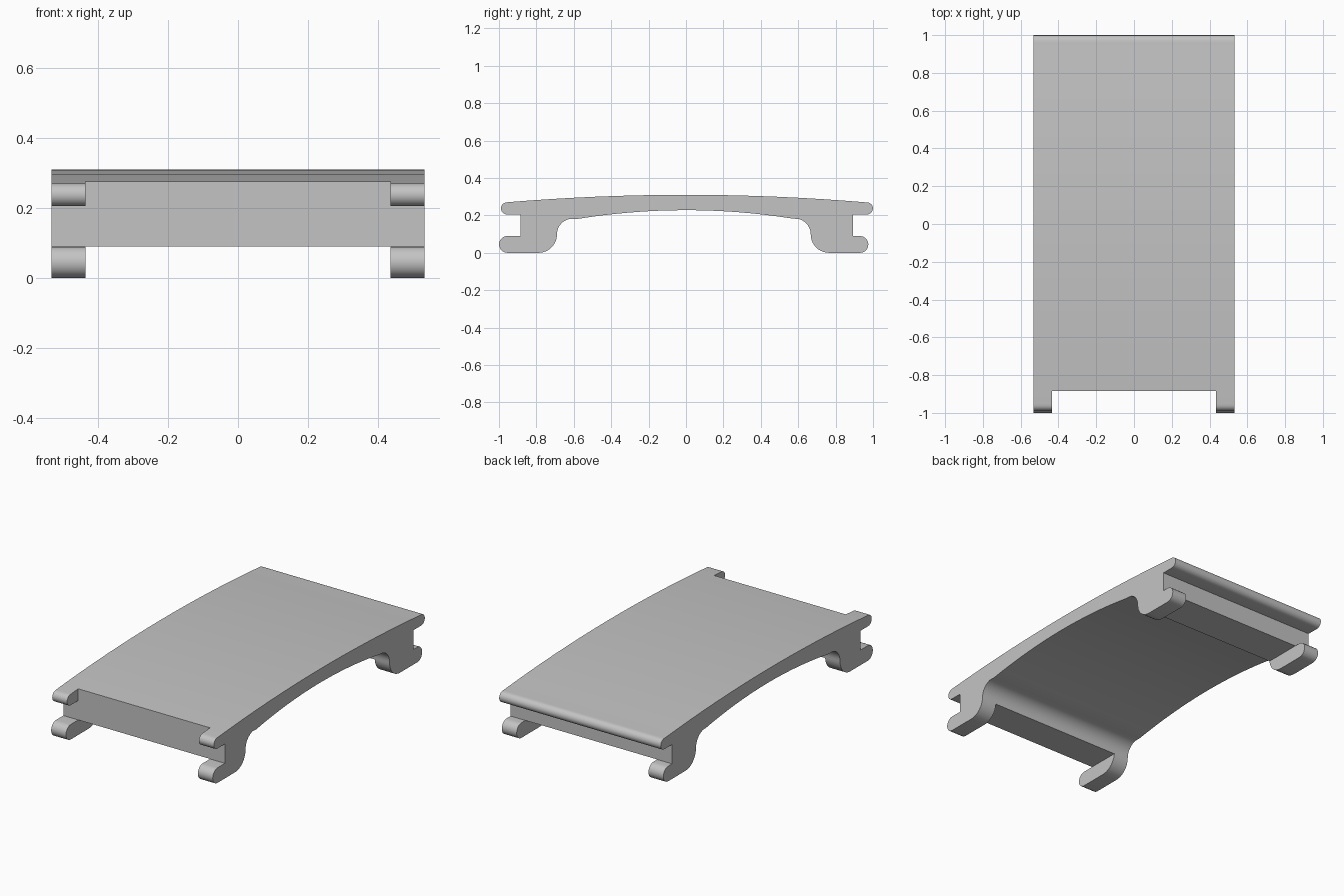
import bpy, bmesh
from math import sin, cos, radians

old = bpy.data.objects.get("Cube")
if old:
    bpy.data.objects.remove(old)

HALF_W, NOTCH = 0.533, 0.435          # half width, half width of the cut-outs
WEB_F, WEB_B = -0.885, 0.893          # end walls between lips and feet
FOOT_H, LIP_LO = 0.09, 0.205

grey = bpy.data.materials.new("light grey")
grey.use_nodes = True
grey.diffuse_color = (0.55, 0.55, 0.55, 1)
grey.node_tree.nodes["Principled BSDF"].inputs["Base Color"].default_value = (0.55, 0.55, 0.55, 1)


def arc(cy, cz, r, a0, a1, n=10):
    """Points on an arc in the side plane, angles in degrees."""
    steps = [radians(a0 + (a1 - a0) * i / n) for i in range(n + 1)]
    return [(cy + r * cos(a), cz + r * sin(a)) for a in steps]


def bow(y0, y1, peak, radius, n=16):
    """Shallow crowned curve from y0 to y1."""
    ys = [y0 + (y1 - y0) * i / n for i in range(n + 1)]
    return [(y, peak - y * y / (2 * radius)) for y in ys]


def extrude(name, points, half):
    """Side profile extruded across the width."""
    bm = bmesh.new()
    face = bm.faces.new([bm.verts.new((-half, y, z)) for y, z in points])
    new = bmesh.ops.extrude_face_region(bm, geom=[face])["geom"]
    verts = [v for v in new if isinstance(v, bmesh.types.BMVert)]
    bmesh.ops.translate(bm, verts=verts, vec=(2 * half, 0, 0))
    bmesh.ops.recalc_face_normals(bm, faces=bm.faces)
    mesh = bpy.data.meshes.new(name)
    bm.to_mesh(mesh)
    bm.free()
    mesh.materials.append(grey)
    obj = bpy.data.objects.new(name, mesh)
    bpy.context.collection.objects.link(obj)
    return obj


# Arched deck with hooked lips and feet, as one closed profile
r_lip, r_foot = 0.0325, 0.045
z_lip = LIP_LO + r_lip
profile = (
    bow(-0.95, 0.96, 0.31, 11.5)                       # crowned top
    + arc(0.967, z_lip, r_lip, 80, -90)                # back lip
    + [(WEB_B, LIP_LO), (WEB_B, FOOT_H)]
    + arc(0.93, r_foot, r_foot, 90, -90)               # back foot
    + arc(0.765, 0.098, 0.098, 270, 180)
    + arc(0.582, 0.098, 0.085, 0, 78)
    + bow(0.57, -0.59, 0.228, 3.6)                     # arched underside
    + arc(-0.605, 0.098, 0.085, 102, 180)
    + arc(-0.788, 0.098, 0.098, 0, -90)
    + arc(-0.955, r_foot, r_foot, 270, 90)             # front foot
    + [(WEB_F, FOOT_H), (WEB_F, LIP_LO)]
    + arc(-0.957, z_lip, r_lip, 270, 100)              # front lip
)
deck = extrude("arched_deck", profile, HALF_W)


def notch(y0, y1, z0, z1):
    """Cut a box out of the middle of the deck."""
    cutter = extrude("notch_cutter", [(y0, z0), (y1, z0), (y1, z1), (y0, z1)], NOTCH)
    cutter.hide_render = True
    mod = deck.modifiers.new("notch", 'BOOLEAN')
    mod.operation, mod.solver, mod.object = 'DIFFERENCE', 'EXACT', cutter
    bpy.context.view_layer.objects.active = deck
    bpy.ops.object.modifier_apply(modifier=mod.name)
    bpy.data.objects.remove(cutter)


notch(-1.2, WEB_F, 0.15, 0.5)         # opening in the front lip
notch(-1.2, 1.2, -0.2, FOOT_H)        # gap between the feet

bpy.ops.object.select_all(action='DESELECT')
deck.select_set(True)
bpy.context.view_layer.objects.active = deck
bpy.ops.object.shade_smooth_by_angle(angle=radians(30))
